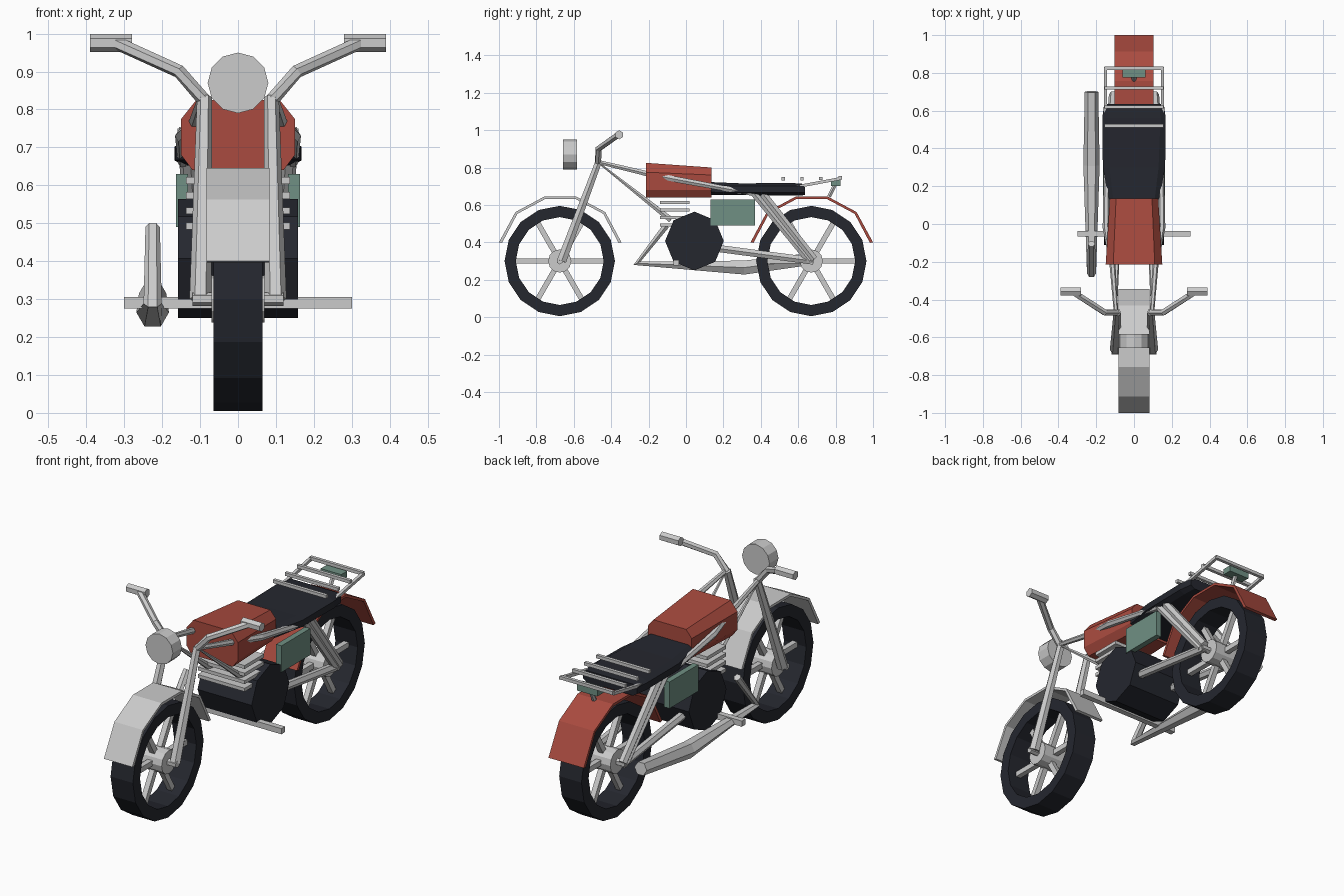
import bpy, bmesh
from math import sin, cos, pi, radians
from mathutils import Vector, Matrix

if "Cube" in bpy.data.objects:
    bpy.data.objects.remove(bpy.data.objects["Cube"])


def material(name, rgb):
    m = bpy.data.materials.new(name)
    m.diffuse_color = (*rgb, 1)
    m.use_nodes = True
    m.node_tree.nodes["Principled BSDF"].inputs["Base Color"].default_value = m.diffuse_color
    return m


RED = material("red_paint", (0.40, 0.07, 0.05))
DARK = material("dark_rubber", (0.018, 0.02, 0.028))
GREEN = material("green_panel", (0.16, 0.28, 0.23))


def finish(name, bm, mat=None):
    bmesh.ops.recalc_face_normals(bm, faces=bm.faces)
    me = bpy.data.meshes.new(name)
    bm.to_mesh(me)
    bm.free()
    ob = bpy.data.objects.new(name, me)
    bpy.context.collection.objects.link(ob)
    if mat:
        me.materials.append(mat)
    return ob


def loft(name, rings, mat=None, loop=False):
    """Skin equal-sized rings; caps the ends unless the loft loops round."""
    bm = bmesh.new()
    vs = [[bm.verts.new(p) for p in r] for r in rings]
    n = len(vs[0])
    for i in range(len(vs) if loop else len(vs) - 1):
        a, b = vs[i], vs[(i + 1) % len(vs)]
        for j in range(n):
            k = (j + 1) % n
            bm.faces.new((a[j], a[k], b[k], b[j]))
    if not loop:
        bm.faces.new(vs[0])
        bm.faces.new(vs[-1])
    return finish(name, bm, mat)


def tube(name, pts, radii, sides=6, mat=None):
    """Faceted tube through points, one radius per point or one for all."""
    pts = [Vector(p) for p in pts]
    if not isinstance(radii, (list, tuple)):
        radii = [radii] * len(pts)
    rings = []
    for i, p in enumerate(pts):
        t = Vector()
        if i > 0:
            t += (p - pts[i - 1]).normalized()
        if i < len(pts) - 1:
            t += (pts[i + 1] - p).normalized()
        t.normalize()
        ref = Vector((0, 0, 1)) if abs((pts[-1] - pts[0]).normalized().x) > 0.7 else Vector((1, 0, 0))
        u = (ref - t * ref.dot(t)).normalized()
        v = t.cross(u)
        off = pi / 4 if sides == 4 else 0
        rings.append([p + radii[i] * (u * cos(off + 2 * pi * k / sides) + v * sin(off + 2 * pi * k / sides))
                      for k in range(sides)])
    return loft(name, rings, mat)


def box(name, lo, hi, mat=None):
    lo, hi = Vector(lo), Vector(hi)
    bm = bmesh.new()
    bmesh.ops.create_cube(bm, size=1, matrix=Matrix.Translation((lo + hi) / 2) @ Matrix.Diagonal((*(hi - lo), 1)))
    return finish(name, bm, mat)


def octo(y, w, top_w, low_w, zs):
    """Bevelled body section: zs = top, upper shoulder, lower shoulder, bottom."""
    half = list(zip((top_w, w, w, low_w), zs))
    return [(x, y, z) for x, z in half] + [(-x, y, z) for x, z in reversed(half)]


# Wheels: square-section tyre, hub, axle and six spokes
for tag, cy in (("front", -0.675), ("rear", 0.67)):
    cz = 0.30
    rings = []
    for k in range(16):
        a = 2 * pi * k / 16
        rings.append([(x, cy + r * cos(a), cz + r * sin(a))
                      for x, r in ((-0.065, 0.295), (0.065, 0.295), (0.065, 0.235), (-0.065, 0.235))])
    loft(tag + "_tyre", rings, DARK, loop=True)
    tube(tag + "_hub", [(-0.07, cy, cz), (0.07, cy, cz)], 0.062, 12)
    tube(tag + "_axle", [(-0.12, cy, cz), (0.12, cy, cz)], 0.018, 6)
    for k in range(6):
        a = radians(60 * k)
        tube(f"{tag}_spoke_{k + 1}", [(0, cy + r * cos(a), cz + r * sin(a)) for r in (0.03, 0.245)], 0.02, 4)

# Mudguards: five-panel bent strips
arc = [(-0.325, 0.40), (-0.24, 0.562), (-0.085, 0.645), (0.085, 0.645), (0.24, 0.562), (0.325, 0.40)]
for tag, cy, w, mat in (("front", -0.672, 0.083, None), ("rear", 0.672, 0.103, RED)):
    rings = []
    for y, z in arc:
        d = Vector((0, y, z - 0.33)).normalized() * 0.014
        p = Vector((0, cy + y, z))
        rings.append([p + d * s + Vector((x, 0, 0))
                      for x, s in ((-w, 0), (w, 0), (w, -1), (-w, -1))])
    for r in (rings[0], rings[-1]):
        r[0].y = r[1].y = -1.0 + (cy > 0) * 1.345 if r is rings[0] else (1.0 if cy > 0 else -0.345)
    loft(tag + "_mudguard", rings, mat)

# Fuel tank and seat
loft("fuel_tank", [octo(-0.215, 0.15, 0.11, 0.12, (0.825, 0.775, 0.68, 0.64)),
                   octo(0.135, 0.128, 0.095, 0.105, (0.80, 0.76, 0.68, 0.64))], RED)
loft("seat", [octo(0.135, 0.135, 0.11, 0.11, (0.722, 0.705, 0.668, 0.652)),
              octo(0.30, 0.165, 0.13, 0.13, (0.715, 0.70, 0.666, 0.652)),
              octo(0.56, 0.168, 0.14, 0.14, (0.718, 0.702, 0.666, 0.65)),
              octo(0.635, 0.158, 0.135, 0.135, (0.712, 0.70, 0.666, 0.652))], DARK)

# Headlight
tube("headlight", [(0, -0.657, 0.87), (0, -0.582, 0.87)], 0.08, 12)

# Engine block with cooling fins
tube("engine", [(-0.158, 0.045, 0.407), (0.158, 0.045, 0.407)], 0.157, 8, DARK)
for k in range(4):
    z = 0.493 + 0.04 * k
    box(f"cooling_fin_{k + 1}", (-0.137, -0.14, z - 0.009), (0.137, 0.02, z + 0.009))

# Paired parts
for tag, s in (("left", 1), ("right", -1)):
    tube(tag + "_fork", [(s * 0.088, -0.467, 0.832), (s * 0.099, -0.665, 0.30)], [0.02, 0.029])
    tube(tag + "_handlebar", [(s * 0.09, -0.47, 0.825), (s * 0.155, -0.468, 0.90), (s * 0.32, -0.362, 0.975)], 0.018)
    tube(tag + "_grip", [(s * 0.28, -0.357, 0.975), (s * 0.39, -0.357, 0.975)], 0.024)
    # frame rail from the steering head down to the rear axle
    tube(tag + "_frame_rail", [(s * 0.095, -0.47, 0.83), (s * 0.115, -0.20, 0.765),
                               (s * 0.148, -0.02, 0.73), (s * 0.145, 0.36, 0.66)], [0.012, 0.016, 0.018, 0.014])
    tube(tag + "_rear_stay", [(s * 0.135, 0.36, 0.665), (s * 0.11, 0.66, 0.30)], 0.02)
    tube(tag + "_shock", [(s * 0.13, 0.41, 0.66), (s * 0.11, 0.685, 0.31)], 0.023)
    tube(tag + "_down_tube", [(s * 0.095, -0.467, 0.825), (s * 0.09, -0.08, 0.52)], [0.005, 0.018])
    tube(tag + "_swingarm", [(s * 0.105, 0.15, 0.37), (s * 0.105, 0.68, 0.30)], 0.022)
    box(tag + "_side_panel", sorted_lo := (min(s * 0.132, s * 0.163), 0.13, 0.49),
        (max(s * 0.132, s * 0.163), 0.37, 0.63), GREEN)
    tube(tag + "_rack_rail", [(s * 0.15, 0.50, 0.68), (s * 0.152, 0.83, 0.742)], 0.011, 4)

# Luggage rack crossbars, stay and tail light
for k, (y, z) in enumerate(((0.52, 0.74), (0.62, 0.74), (0.72, 0.742), (0.825, 0.745))):
    tube(f"rack_crossbar_{k + 1}", [(-0.155, y, z), (0.155, y, z)], 0.012, 4)
tube("rack_stay", [(0, 0.765, 0.645), (0, 0.805, 0.725)], 0.012)
box("tail_light", (-0.06, 0.775, 0.70), (0.06, 0.825, 0.732), GREEN)

# Exhaust on one side, foot-peg bar across both
X = -0.225
tube("exhaust", [(X, -0.105, 0.49), (X, -0.262, 0.288), (X, 0.31, 0.265), (X, 0.70, 0.315)],
     [0.019, 0.024, 0.043, 0.036])
box("foot_peg_bar", (-0.30, -0.067, 0.275), (0.30, -0.037, 0.305))
